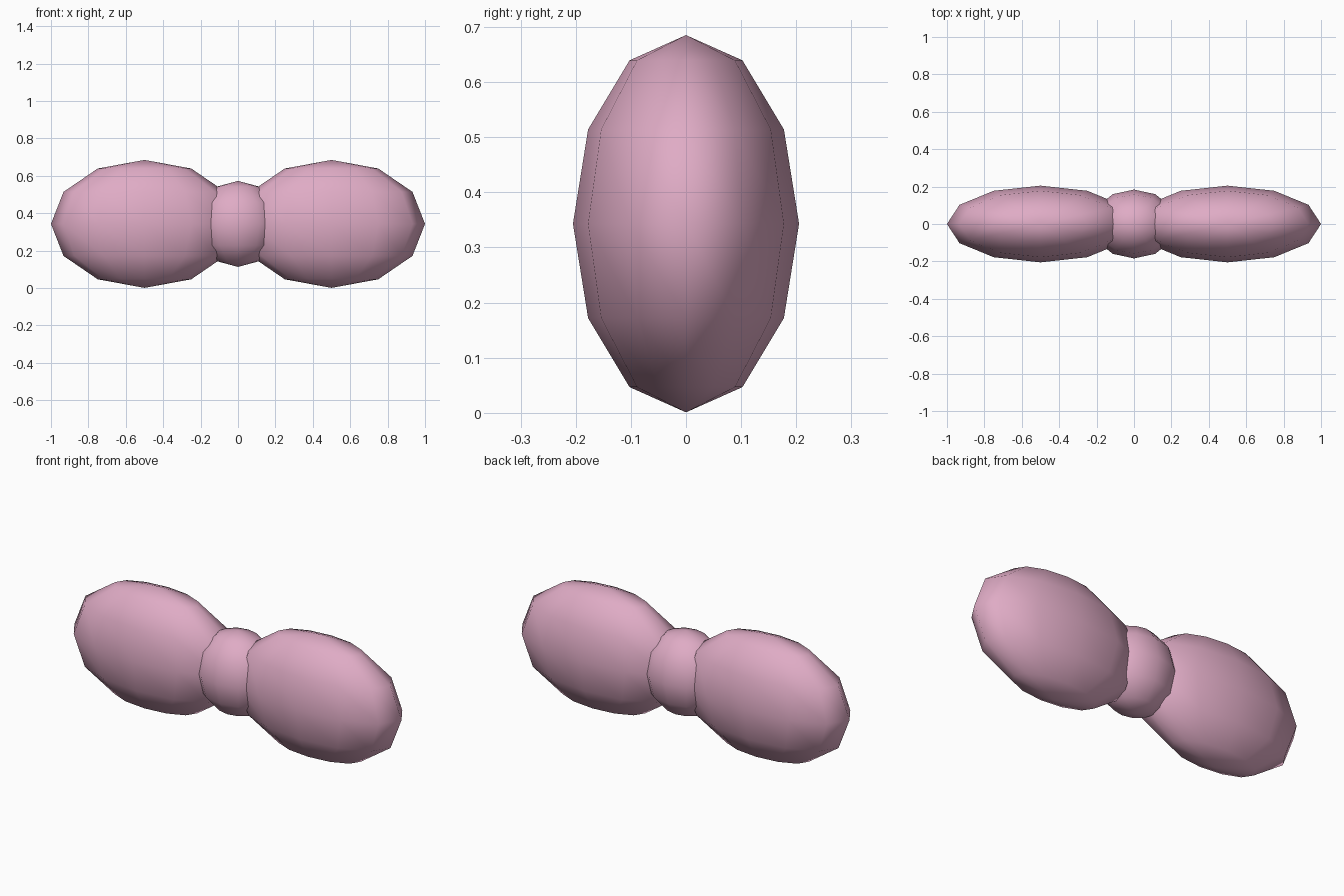
import bpy
import bmesh

cube = bpy.data.objects.get("Cube")
if cube:
    bpy.data.objects.remove(cube, do_unlink=True)

# Single pink material
PINK = (0.74, 0.41, 0.56, 1.0)
pink = bpy.data.materials.new("pink")
pink.use_nodes = True
pink.diffuse_color = PINK
bsdf = next(n for n in pink.node_tree.nodes if n.type == "BSDF_PRINCIPLED")
bsdf.inputs["Base Color"].default_value = PINK

MID_Z = 0.343


def ellipsoid(name, x, radii):
    """Low-poly smooth ellipsoid with its poles along z."""
    bm = bmesh.new()
    bmesh.ops.create_uvsphere(bm, u_segments=12, v_segments=6, radius=1.0)
    bmesh.ops.scale(bm, vec=radii, verts=bm.verts)
    for face in bm.faces:
        face.smooth = True
    mesh = bpy.data.meshes.new(name)
    bm.to_mesh(mesh)
    bm.free()
    mesh.materials.append(pink)
    obj = bpy.data.objects.new(name, mesh)
    obj.location = (x, 0, MID_Z)
    bpy.context.collection.objects.link(obj)
    return obj


# Two bow loops and the knot between them
for side, x in (("left", 0.5), ("right", -0.5)):
    ellipsoid(side + "_bow_loop", x, (0.5, 0.205, 0.342))
ellipsoid("center_knot", 0, (0.228, 0.184, 0.23))
